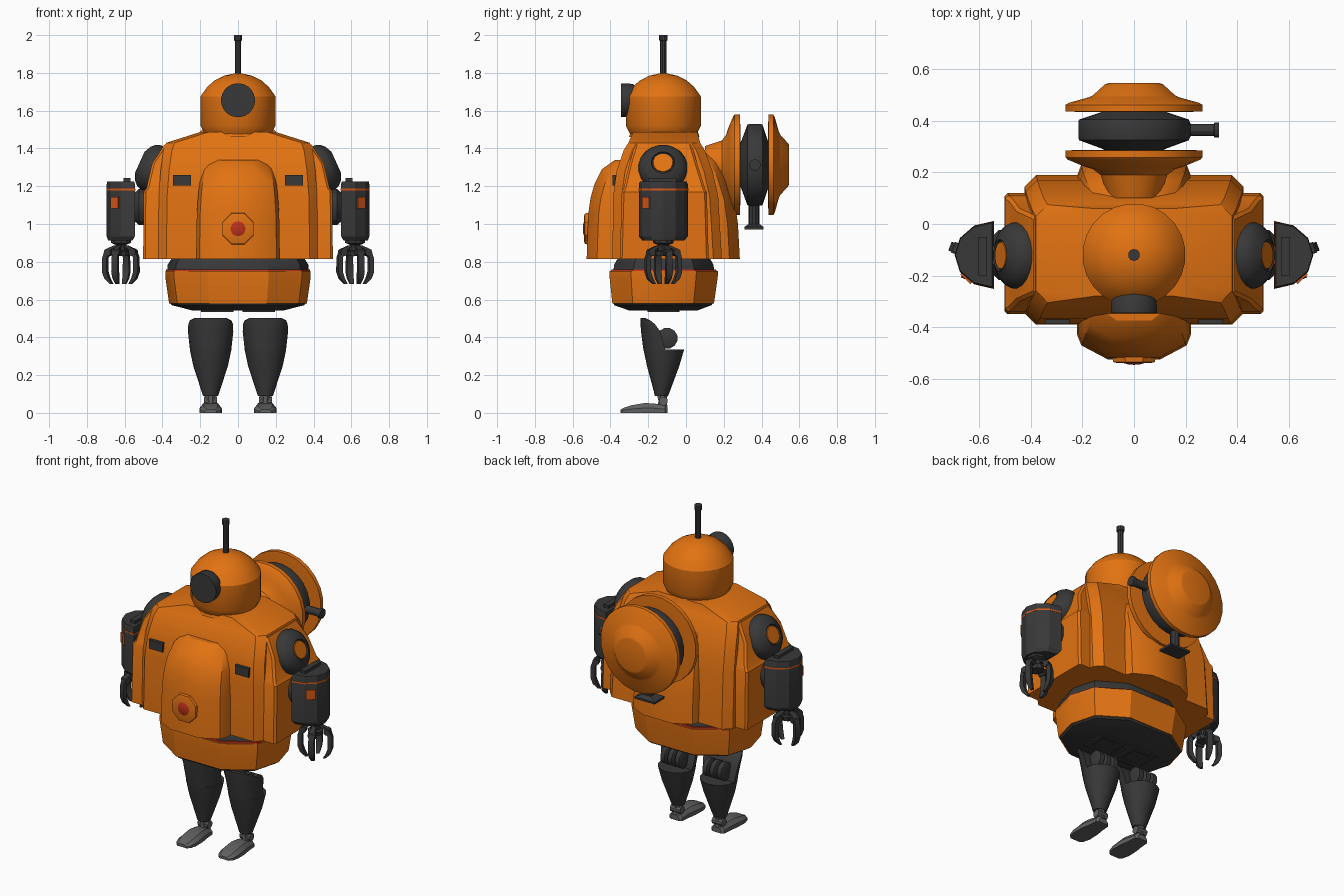
import bpy, bmesh, math
from mathutils import Vector, Matrix

if "Cube" in bpy.data.objects:
    bpy.data.objects.remove(bpy.data.objects["Cube"])


def material(name, rgb):
    m = bpy.data.materials.new(name)
    m.diffuse_color = (*rgb, 1)
    m.use_nodes = True
    m.node_tree.nodes["Principled BSDF"].inputs["Base Color"].default_value = m.diffuse_color
    return m


ORANGE = material("orange", (0.76, 0.17, 0.006))
DARK = material("dark_grey", (0.04, 0.04, 0.04))
GREY = material("foot_grey", (0.12, 0.12, 0.12))
RED = material("red", (0.52, 0.03, 0.01))
ACCENT = material("accent_orange", (0.70, 0.10, 0.01))


def loft(name, rings, mat, mirror=False, smooth=30):
    """Skin a stack of equal-sized rings and cap both ends."""
    bm = bmesh.new()
    vs = [[bm.verts.new(p) for p in ring] for ring in rings]
    n = len(vs[0])
    for a, b in zip(vs, vs[1:]):
        for i in range(n):
            j = (i + 1) % n
            bm.faces.new((a[i], a[j], b[j], b[i]))
    bm.faces.new(vs[0])
    bm.faces.new(vs[-1])
    bmesh.ops.recalc_face_normals(bm, faces=bm.faces)
    me = bpy.data.meshes.new(name)
    bm.to_mesh(me)
    bm.free()
    me.materials.append(mat)
    ob = bpy.data.objects.new(name, me)
    bpy.context.collection.objects.link(ob)
    if mirror:
        ob.modifiers.new("Mirror", 'MIRROR').use_mirror_merge = False
    bpy.ops.object.select_all(action='DESELECT')
    ob.select_set(True)
    bpy.context.view_layer.objects.active = ob
    bpy.ops.object.shade_smooth_by_angle(angle=math.radians(smooth))
    return ob


def lathe(name, profile, loc, axis, mat, segs=20, mirror=False):
    """Turn (radius, height) points about an axis through loc."""
    m = Matrix.Translation(loc) @ Vector(axis).to_track_quat('Z', 'Y').to_matrix().to_4x4()
    rings = [[m @ Vector((r * math.cos(math.tau * (i + .5) / segs),
                          r * math.sin(math.tau * (i + .5) / segs), h))
              for i in range(segs)] for r, h in profile]
    return loft(name, rings, mat, mirror)


def box(name, x0, x1, y0, y1, z0, z1, mat, mirror=False):
    q = [(x0, y0), (x1, y0), (x1, y1), (x0, y1)]
    return loft(name, [[(x, y, z) for x, y in q] for z in (z0, z1)], mat, mirror)


def chamfered(z, hw, yf, yb, c):
    return [(-hw + c, yf, z), (hw - c, yf, z), (hw, yf + c, z), (hw, yb - c, z),
            (hw - c, yb, z), (-hw + c, yb, z), (-hw, yb - c, z), (-hw, yf + c, z)]


def hip_ring(z, hw, yf, yb):
    unit = [(.42, -1), (.88, -.6), (1, 0), (.88, .6), (.42, 1),
            (-.42, 1), (-.88, .6), (-1, 0), (-.88, -.6), (-.42, -1)]
    return [(x * hw, (yf + yb) / 2 + y * (yb - yf) / 2, z) for x, y in unit]


# Head, eye and antenna
lathe("head", [(.175, 1.47), (.185, 1.49), (.2, 1.52), (.2, 1.675), (.19, 1.69), (.165, 1.725),
               (.125, 1.76), (.075, 1.785), (.02, 1.797)], (0, -.12, 0), (0, 0, 1), ORANGE, 24)
lathe("neck", [(.19, 1.46), (.175, 1.51)], (0, -.115, 0), (0, 0, 1), ORANGE, 16)
lathe("eye", [(.07, 0), (.088, .03), (.09, .09)], (0, -.255, 1.655), (0, -1, 0), DARK, 24)
lathe("antenna", [(.018, 1.78), (.018, 1.97), (.023, 1.972), (.023, 2.0)], (0, -.12, 0),
      (0, 0, 1), DARK, 10)

# Torso core, side pads and the bulging front and back panels
loft("torso", [chamfered(*s, .045) for s in (
    (.815, .425, -.39, .19), (1.15, .42, -.385, .17), (1.28, .41, -.368, .14),
    (1.39, .395, -.33, .1), (1.43, .38, -.305, .075), (1.487, .2, -.28, .06))], ORANGE)
loft("side_pads", [chamfered(*s, .012) for s in (
    (.815, .502, -.35, .12), (1.17, .5, -.34, .11), (1.19, .485, -.33, .1),
    (1.32, .455, -.3, .06), (1.42, .39, -.27, .03))], ORANGE)


def panel(name, s, base, levels):
    rings = []
    for z, hw, y in levels:
        half = [(hw, base), (hw, y - s * .1), (hw * .92, y - s * .055), (hw * .45, y)]
        rings.append([(x, v, z) for x, v in half] + [(-x, v, z) for x, v in reversed(half)])
    loft(name, rings, ORANGE)


panel("chest_panel", -1, -.2, [(.815, .222, -.526), (1.05, .218, -.518), (1.14, .212, -.505),
                               (1.21, .205, -.485), (1.29, .185, -.445), (1.34, .15, -.375)])
panel("back_panel", 1, 0, [(.815, .222, .285), (1.0, .22, .275), (1.13, .215, .257),
                           (1.25, .2, .22), (1.33, .175, .18), (1.38, .145, .11)])
box("chest_vent", .25, .345, -.388, -.35, 1.203, 1.26, DARK, True)
lathe("button_ring", [(.092, 0), (.088, .035), (.07, .04)], (0, -.5, .975), (0, -1, 0), ORANGE, 8)
lathe("button", [(.074, 0), (.07, .025), (.05, .04), (.025, .047), (.004, .049)],
      (0, -.497, .975), (0, -1, 0), RED, 16)

# Waist and hips
loft("waist_band", [hip_ring(.75, .375, -.385, .15), hip_ring(.785, .372, -.38, .145),
                    hip_ring(.82, .35, -.36, .125)], DARK)
loft("waist_stripe", [hip_ring(.748, .383, -.398, .163), hip_ring(.758, .38, -.395, .16)], RED)
loft("hips", [hip_ring(.58, .365, -.39, .148), hip_ring(.72, .385, -.405, .168),
              hip_ring(.75, .385, -.405, .17)], ORANGE)
loft("hip_underside", [hip_ring(.582, .36, -.385, .143), hip_ring(.57, .35, -.38, .135),
                       hip_ring(.542, .24, -.3, .06)], DARK)
frame = [(.085, .55), (.085, .534), (.055, .534), (.055, .541)]
loft("leg_socket", [[(.11 + a * h, -.12 + b * h, z) for a, b in
                     ((-1, -1), (1, -1), (1, 1), (-1, 1))] for h, z in frame], DARK, True)

# Backpack: two orange dishes around a dark drum
C = (0, 0, 1.313)
lathe("inner_dish", [(.1, .1), (.13, .19), (.16, .212), (.2, .225), (.26, .25), (.268, .258),
                     (.268, .285), (.2, .288)], C, (0, 1, 0), ORANGE, 24)
lathe("drum", [(.1, .28), (.13, .294), (.215, .325), (.218, .335), (.218, .395), (.215, .405),
               (.13, .433), (.1, .445)], C, (0, 1, 0), DARK, 24)
lathe("outer_dish", [(.2, .434), (.268, .437), (.268, .462), (.255, .47), (.175, .492),
                     (.16, .5), (.112, .543), (.1, .546)], C, (0, 1, 0), ORANGE, 24)
lathe("side_nozzle", [(.035, .18), (.035, .215), (.024, .22), (.024, .31), (.03, .312),
                      (.03, .33)], (0, .365, 1.313), (1, 0, 0), DARK, 12)
lathe("lower_nozzle", [(.04, .19), (.028, .22), (.028, .325)], (0, .36, 1.313), (0, 0, -1), DARK, 10)
loft("nozzle_foot", [[(a * w, .36 + b * d, z) for a, b in ((-1, -1), (1, -1), (1, 1), (-1, 1))]
                     for w, d, z in ((.07, .05, .972), (.07, .05, .985), (.03, .028, 1.0))], DARK)

# Shoulders
AX = Vector((.91, 0, .41)).normalized()
S = Vector((.44, -.122, 1.29))
lathe("shoulder", [(.12, -.04), (.13, -.015), (.13, .025), (.12, .05), (.1, .07), (.062, .088),
                   (.058, .08)], S, AX, DARK, 20, True)
lathe("shoulder_cap", [(.055, .07), (.052, .086)], S, AX, ORANGE, 16, True)
lathe("elbow", [(.1, .48), (.1, .525), (.075, .55)], (0, -.12, 1.09), (1, 0, 0), DARK, 12, True)


# Forearms: half-round shells with a flat inner side
def arm_ring(z, k=1.0):
    return [(.545 + .15 * k * math.sin(math.pi * i / 6) - (k - 1) * .1,
             -.12 - .13 * k * math.cos(math.pi * i / 6), z) for i in range(7)]


loft("forearm", [arm_ring(.912, .85), arm_ring(.935), arm_ring(1.21), arm_ring(1.225, .95)],
     DARK, True, 20)
loft("forearm_stripe", [arm_ring(1.178, 1.015), arm_ring(1.187, 1.015)], ACCENT, True, 20)
box("forearm_latch", .57, .605, -.2, -.05, 1.22, 1.243, DARK, True)
plate = [(.628, -.224), (.668, -.188), (.674, -.196), (.634, -.233)]
loft("forearm_badge", [[(x, y, z) for x, y in plate] for z in (1.083, 1.143)], ACCENT, True)

# Hands: palm with four claws
H = Vector((.62, -.12, 0))
lathe("palm", [(.055, .92), (.055, .9), (.03, .89), (.03, .86), (.045, .855), (.04, .83)], H,
      (0, 0, 1), DARK, 10, True)
for k in range(4):
    turn = Matrix.Translation(H) @ Matrix.Rotation(math.radians(20 + 90 * k), 4, 'Z')
    path = [(.015, .04, .885, .012), (.05, .085, .865, .016), (.075, .1, .82, .016),
            (.075, .1, .745, .018), (.062, .088, .71, .015), (.045, .06, .682, .009)]
    loft(f"claw_{k + 1}", [[turn @ Vector((r, w, z)) for r, w in
                           ((a, -t), (b, -t), (b, t), (a, t))] for a, b, z, t in path], DARK, True)
    lathe(f"claw_joint_{k + 1}", [(.02, -.022), (.02, .022)], turn @ Vector((.07, 0, .85)),
          turn.to_3x3() @ Vector((0, 1, 0)), DARK, 8, True)


# Legs: tapered shell, taller at the front, with an exposed knee joint
def leg_ring(z, rx, yf, yb):
    return [(.145 + rx * math.cos(math.tau * i / 16), (yf + yb) / 2 +
             (yb - yf) / 2 * math.sin(math.tau * i / 16), z) for i in range(16)]


def shin_guard_ring(z, rx, yf, yb):
    arc = [math.pi * i / 8 for i in range(9)]
    return [(.145 + rx * math.cos(a), yb + (yf - yb) * math.sin(a), z) for a in arc]


loft("lower_leg", [leg_ring(.09, .04, -.165, -.095), leg_ring(.12, .05, -.172, -.083),
                   leg_ring(.25, .092, -.207, -.035), leg_ring(.335, .11, -.225, -.01)], DARK, True)
loft("knee_guard", [shin_guard_ring(*r) for r in (
    (.33, .109, -.225, -.11), (.43, .12, -.238, -.135), (.47, .118, -.241, -.165),
    (.49, .11, -.242, -.19), (.502, .085, -.242, -.215))], DARK, True)
for x in (.095, .145, .195):
    lathe("knee_joint", [(.045, -.02), (.056, -.014), (.056, .014), (.045, .02)],
          (x, -.1, .395), (1, 0, 0), DARK, 12, True)

# Feet and ankles
lathe("ankle", [(.03, .035), (.022, .06), (.03, .095)], (.145, -.125, 0), (0, 0, 1), GREY, 8, True)
lathe("ankle_pin", [(.024, -.035), (.024, .035)], (.145, -.12, .062), (1, 0, 0), GREY, 10, True)
foot = [(-.097, .03, .03), (-.11, .045, .038), (-.17, .05, .05), (-.22, .058, .052),
        (-.29, .06, .04), (-.33, .05, .027), (-.347, .032, .018)]
loft("foot", [[(.145 - w, y, 0), (.145 + w, y, 0), (.145 + w, y, h * .5), (.145 + w * .65, y, h),
               (.145 - w * .65, y, h), (.145 - w, y, h * .5)] for y, w, h in foot], GREY, True)
